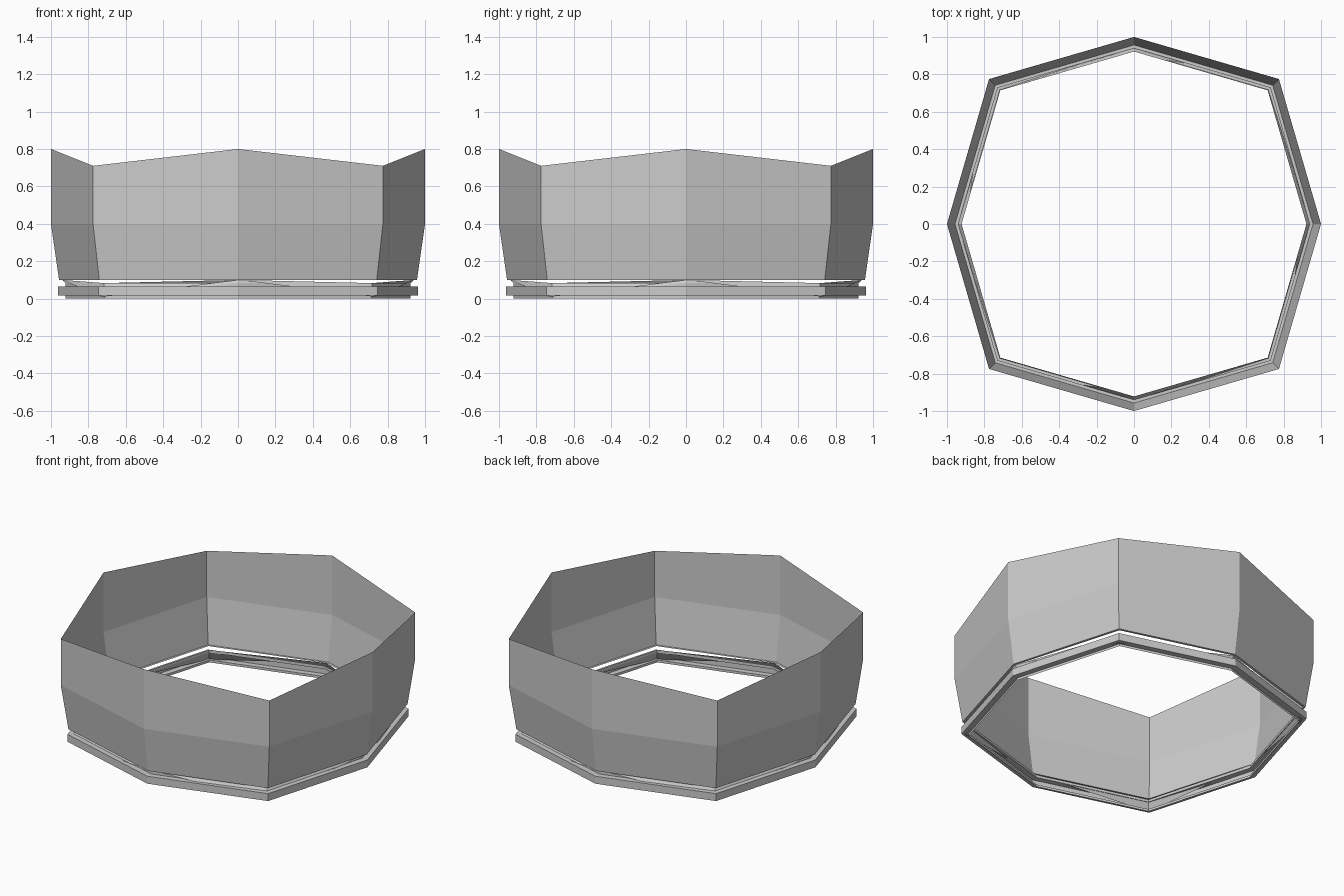
import bpy, bmesh
from math import cos, sin, pi, hypot

if "Cube" in bpy.data.objects:
    bpy.data.objects.remove(bpy.data.objects["Cube"])

# Thin-sheet profile: (scale, height), from rim down to foot
PROFILE = [(1.0, 0.80), (1.0, 0.40), (0.957, 0.10), (0.94, 0.10),
           (0.922, 0.083), (0.922, 0.066), (0.962, 0.066), (0.962, 0.016),
           (0.922, 0.016), (0.922, 0.0)]
DIAG = hypot(0.775, 0.775)   # diagonal corners sit further out


def ring(bm, scale, z, rim=False):
    verts = []
    for i in range(8):
        r = scale * (DIAG if i % 2 else 1.0)
        a = i * pi / 4
        # the rim dips at the diagonal corners
        h = z - 0.09 if rim and i % 2 else z
        verts.append(bm.verts.new((r * cos(a), r * sin(a), h)))
    return verts


def lathe(name, profile):
    bm = bmesh.new()
    rings = [ring(bm, s, z, k == 0) for k, (s, z) in enumerate(profile)]
    for up, low in zip(rings, rings[1:]):
        for i in range(8):
            j = (i + 1) % 8
            bm.faces.new((low[i], low[j], up[j], up[i]))
    me = bpy.data.meshes.new(name)
    bm.to_mesh(me)
    bm.free()
    ob = bpy.data.objects.new(name, me)
    bpy.context.collection.objects.link(ob)
    return ob


# Octagonal wall with grooved foot band
lathe("octagonal_wall", PROFILE[:4])
lathe("foot_band", PROFILE[3:])
